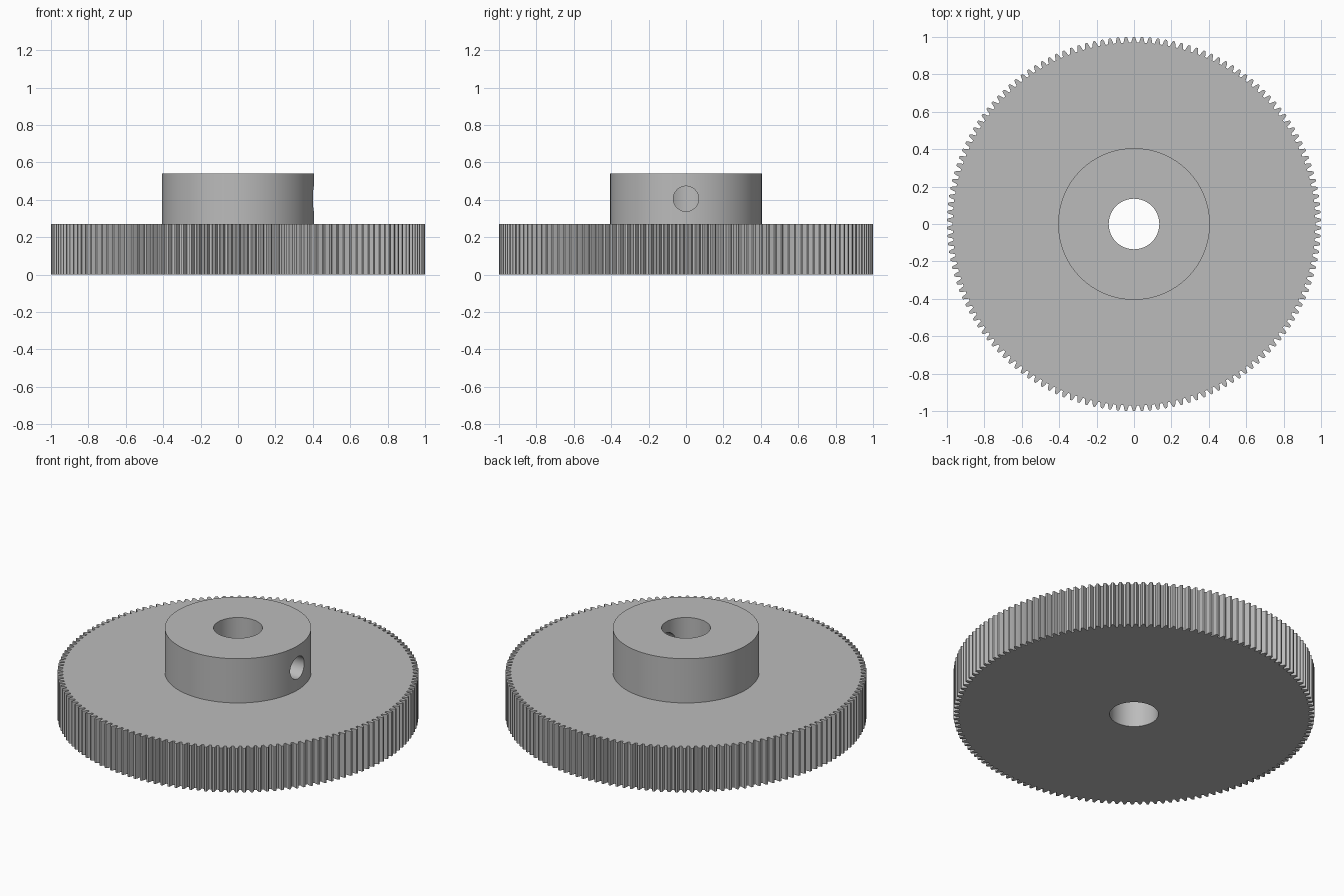
import bpy, bmesh, math

cube = bpy.data.objects.get("Cube")
if cube:
    bpy.data.objects.remove(cube, do_unlink=True)

# Dimensions in shop units, scaled so that the outer diameter is 2
SCALE = 1 / 37
TEETH = 146
MODULE = 0.5
PITCH_R = TEETH * MODULE / 2
TIP_R, ROOT_R = PITCH_R + MODULE, PITCH_R - 1.25 * MODULE
HUB_R, BORE_R, SCREW_R = 15, 5, 2.5
FACE_Z, HUB_Z = 10, 20

steel = bpy.data.materials.new("steel grey")
steel.use_nodes = True
grey = (0.5, 0.5, 0.5, 1)
steel.diffuse_color = grey
steel.node_tree.nodes["Principled BSDF"].inputs["Base Color"].default_value = grey

# Half of one tooth: (fraction of a pitch from its centre line, radius)
half = [(0.36, ROOT_R), (0.25, PITCH_R), (0.13, TIP_R)]
tooth = [(-f, r) for f, r in half] + half[::-1]
STEP = math.tau / TEETH

bm = bmesh.new()


def vert(angle, r, z):
    return bm.verts.new((r * SCALE * math.cos(angle), r * SCALE * math.sin(angle), z * SCALE))


def ring(r, z):
    return [vert(math.pi / 2 + (i - 0.5) * STEP, r, z) for i in range(TEETH)]


def teeth_ring(z):
    return [vert(math.pi / 2 + (i + f) * STEP, r, z) for i in range(TEETH) for f, r in tooth]


def skin(a, b):
    """Join two equal closed loops with quads."""
    n = len(a)
    for i in range(n):
        j = (i + 1) % n
        bm.faces.new((a[i], a[j], b[j], b[i]))


def toothed_face(inner, outer):
    """Flat face from a round inner loop to the toothed outline."""
    k = len(tooth)
    for i in range(TEETH):
        j = (i + 1) % TEETH
        bm.faces.new([inner[i], outer[i * k - 1]] + outer[i * k:i * k + k]
                     + [inner[j]])


# Toothed rim, hub wall, hub top and through bore as one closed body
rim_low, rim_high = teeth_ring(0), teeth_ring(FACE_Z)
hub_low, hub_high = ring(HUB_R, FACE_Z), ring(HUB_R, HUB_Z)
bore_high, bore_low = ring(BORE_R, HUB_Z), ring(BORE_R, 0)
skin(rim_low, rim_high)
toothed_face(hub_low, rim_high)
skin(hub_low, hub_high)
skin(hub_high, bore_high)
skin(bore_high, bore_low)
toothed_face(bore_low, rim_low)
bmesh.ops.recalc_face_normals(bm, faces=bm.faces)

mesh = bpy.data.meshes.new("spur_gear")
bm.to_mesh(mesh)
bm.free()
mesh.materials.append(steel)
gear = bpy.data.objects.new("spur_gear_with_hub", mesh)
bpy.context.collection.objects.link(gear)

# Set screw hole through the +x side of the hub
bpy.ops.mesh.primitive_cylinder_add(
    vertices=48, radius=SCREW_R * SCALE, depth=0.6,
    location=(0.3, 0, (FACE_Z + HUB_Z) / 2 * SCALE), rotation=(0, math.pi / 2, 0))
cutter = bpy.context.object
cutter.name = "screw_hole_cutter"
cutter.hide_render = True
cutter.data.materials.append(steel)

bpy.ops.object.select_all(action="DESELECT")
gear.select_set(True)
bpy.context.view_layer.objects.active = gear
cut = gear.modifiers.new("screw hole", "BOOLEAN")
cut.operation = "DIFFERENCE"
cut.solver = "EXACT"
cut.object = cutter
bpy.ops.object.modifier_apply(modifier=cut.name)
bpy.data.objects.remove(cutter, do_unlink=True)

# Round walls smooth, tooth and rim edges crisp
bpy.ops.object.shade_smooth_by_angle(angle=math.radians(20))
